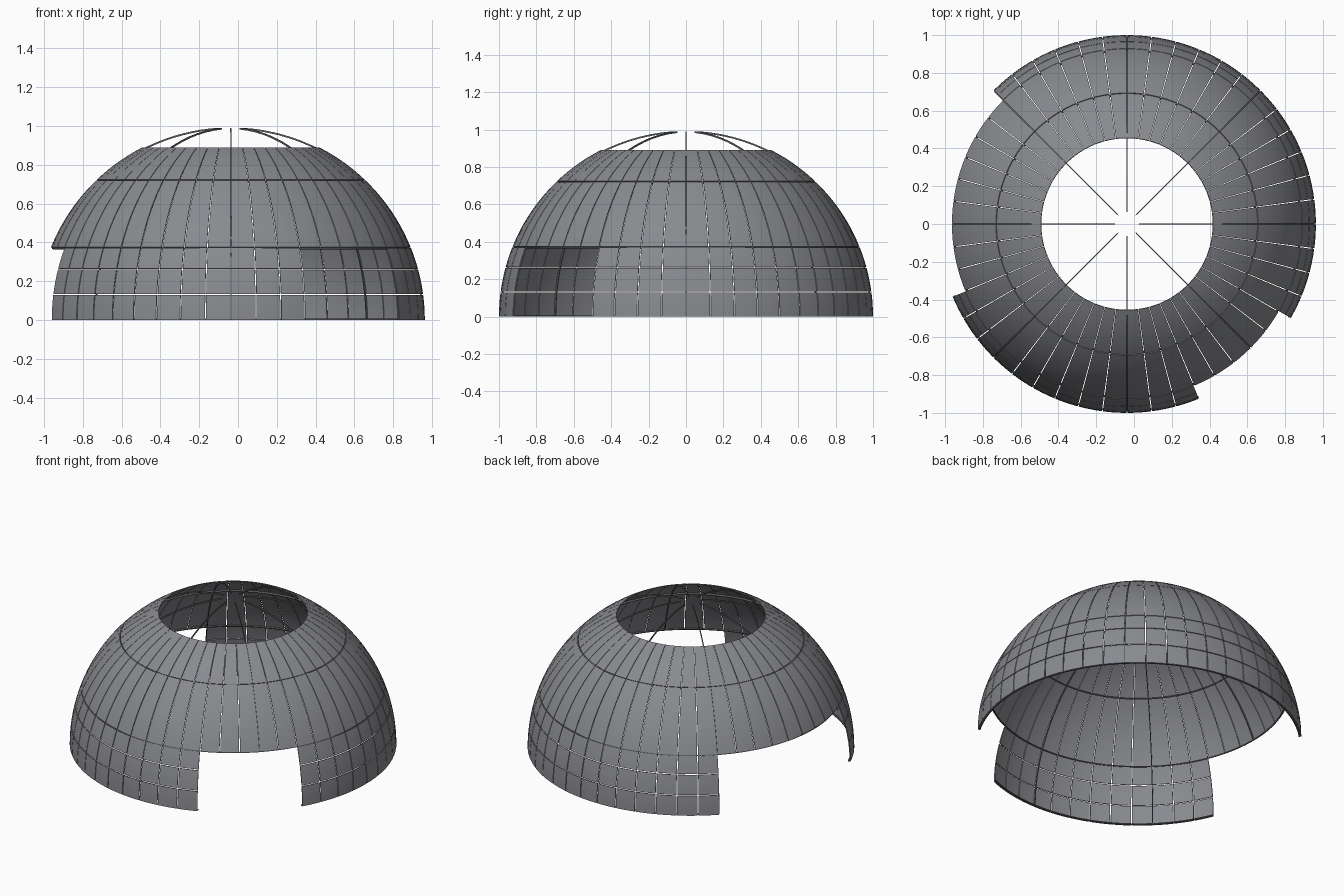
import bpy, bmesh, math

if "Cube" in bpy.data.objects:
    bpy.data.objects.remove(bpy.data.objects["Cube"])

CX = -0.037          # dome axis
STEP = 7.5           # width of one panel column in degrees
GAP = 0.15           # half the seam between panels in degrees
ROWS = [0.0, 7.6, 15.2, 21.9, 46.2, 63.0]   # latitudes of the panel seams


def material(name, rgb):
    m = bpy.data.materials.new(name)
    m.diffuse_color = (*rgb, 1)
    m.use_nodes = True
    m.node_tree.nodes["Principled BSDF"].inputs["Base Color"].default_value = m.diffuse_color
    return m


PANEL = material("panel grey", (0.25, 0.255, 0.275))
FRAME = material("frame dark grey", (0.12, 0.123, 0.13))


def point(r, lon, lat):
    lon, lat = math.radians(lon), math.radians(lat)
    return (CX + r * math.cos(lat) * math.cos(lon),
            r * math.cos(lat) * math.sin(lon), r * math.sin(lat))


def patch(bm, r0, r1, lon0, lon1, lat0, lat1, step):
    """Curved block between two radii, two longitudes and two latitudes."""
    nu = max(1, math.ceil((lon1 - lon0) / step - 0.01))
    nv = max(1, math.ceil((lat1 - lat0) / step - 0.01))
    grids = [[[bm.verts.new(point(r, lon0 + (lon1 - lon0) * i / nu,
                                  lat0 + (lat1 - lat0) * j / nv))
               for j in range(nv + 1)] for i in range(nu + 1)] for r in (r0, r1)]
    a, b = grids
    for i in range(nu):
        for j in range(nv):
            bm.faces.new((b[i][j], b[i+1][j], b[i+1][j+1], b[i][j+1]))
            bm.faces.new((a[i][j], a[i][j+1], a[i+1][j+1], a[i+1][j]))
        bm.faces.new((a[i][0], a[i+1][0], b[i+1][0], b[i][0]))
        bm.faces.new((a[i][nv], b[i][nv], b[i+1][nv], a[i+1][nv]))
    for j in range(nv):
        bm.faces.new((a[0][j], b[0][j], b[0][j+1], a[0][j+1]))
        bm.faces.new((a[nu][j], a[nu][j+1], b[nu][j+1], b[nu][j]))


def finish(bm, name, mat):
    bmesh.ops.recalc_face_normals(bm, faces=bm.faces)
    mesh = bpy.data.meshes.new(name)
    bm.to_mesh(mesh)
    bm.free()
    mesh.materials.append(mat)
    ob = bpy.data.objects.new(name, mesh)
    bpy.context.collection.objects.link(ob)
    bpy.context.view_layer.objects.active = ob
    ob.select_set(True)
    bpy.ops.object.shade_smooth_by_angle(angle=math.radians(30))
    ob.select_set(False)


def in_doorway(lon):
    return 135 < lon < 202.5 or 292.5 < lon < 330


# Shell panels, one object for each row
names = ["base_panels", "lower_panels", "sill_panels", "wall_panels", "roof_panels"]
for k, name in enumerate(names):
    bm = bmesh.new()
    for c in range(48):
        lon = c * STEP
        if k < 3 and in_doorway(lon + STEP / 2):
            continue
        patch(bm, 0.994, 1.0, lon + GAP, lon + STEP - GAP,
              ROWS[k] + (GAP if k else 0), ROWS[k + 1] - GAP, 2.5)
    finish(bm, name, PANEL)

# Thin meridian ribs behind the panels, reaching over the roof opening
bm = bmesh.new()
for c in range(8):
    lon = c * 45
    low = ROWS[3] if in_doorway(lon) else 0
    for j in range(24):
        a, b = (low + (86.25 - low) * t / 24 for t in (j, j + 1))
        w = math.degrees(0.0025 / math.cos(math.radians((a + b) / 2)))
        patch(bm, 0.984, 0.993, lon - w, lon + w, a, b, 5)
finish(bm, "meridian_ribs", FRAME)

# Horizontal frame rings
for name, lat in (("upper_ring", ROWS[4]), ("doorway_ring", ROWS[3])):
    bm = bmesh.new()
    patch(bm, 0.984, 0.993, 0, 360, lat - 0.2, lat + 0.2, 2.5)
    bmesh.ops.remove_doubles(bm, verts=bm.verts, dist=0.0005)
    finish(bm, name, FRAME)

# Base ring pieces between the two doorways
bm = bmesh.new()
for lon0, lon1 in ((-30, 135), (202.5, 292.5)):
    patch(bm, 0.984, 0.993, lon0, lon1, 0, 0.4, 2.5)
finish(bm, "base_ring", FRAME)
